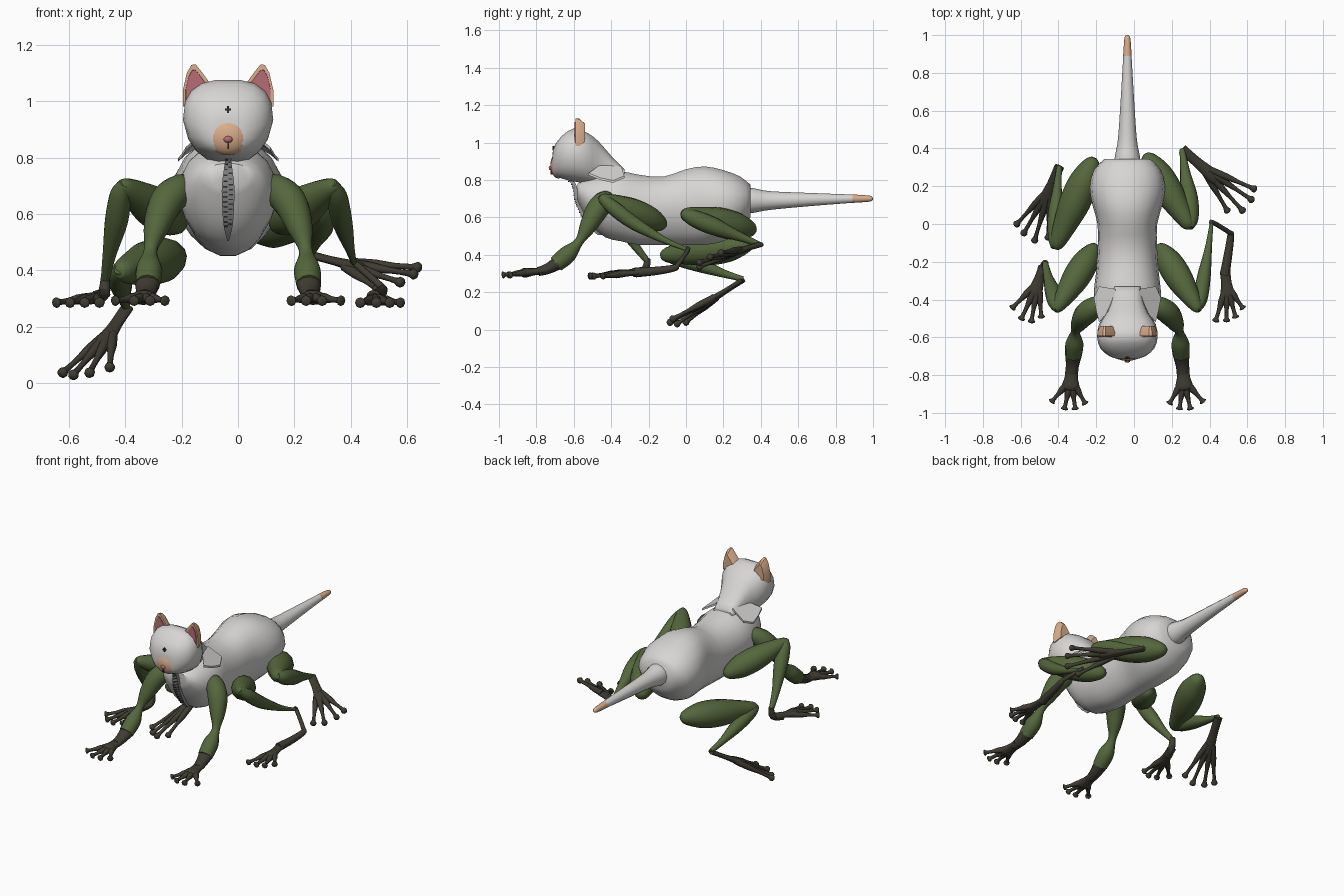
import bpy, bmesh, math
from mathutils import Vector as V

cube = bpy.data.objects.get("Cube")
if cube:
    bpy.data.objects.remove(cube)
CX = -0.035  # symmetry plane of the body


def material(name, rgb):
    m = bpy.data.materials.new(name)
    m.use_nodes = True
    m.diffuse_color = (*rgb, 1)
    m.node_tree.nodes["Principled BSDF"].inputs["Base Color"].default_value = (*rgb, 1)
    return m


WHITE = material("white_fur", (0.68, 0.67, 0.66))
GREEN = material("frog_green", (0.09, 0.135, 0.045))
DARK = material("dark_olive", (0.05, 0.045, 0.032))
TAN = material("tan_fur", (0.70, 0.42, 0.26))
PINK = material("inner_ear_pink", (0.48, 0.15, 0.18))
GREY = material("zip_grey", (0.30, 0.30, 0.30))
BLACK = material("black", (0.03, 0.03, 0.03))


def finish(name, bm, mat, angle=40):
    bmesh.ops.recalc_face_normals(bm, faces=bm.faces)
    me = bpy.data.meshes.new(name)
    bm.to_mesh(me)
    bm.free()
    me.materials.append(mat)
    for p in me.polygons:
        p.use_smooth = True
    me.set_sharp_from_angle(angle=math.radians(angle))
    ob = bpy.data.objects.new(name, me)
    bpy.context.collection.objects.link(ob)
    return ob


def loft(name, rings, mat, angle=40):
    """Skin a list of point rings and cap both ends."""
    bm = bmesh.new()
    vs = [[bm.verts.new(p) for p in r] for r in rings]
    n = len(vs[0])
    for a, b in zip(vs, vs[1:]):
        for i in range(n):
            j = (i + 1) % n
            bm.faces.new((a[i], a[j], b[j], b[i]))
    bm.faces.new(vs[0])
    bm.faces.new(vs[-1])
    return finish(name, bm, mat, angle)


def spline(pts, sub):
    """Smooth curve through tuples of any length."""
    pts = [V(p) for p in pts]
    ext = [pts[0]] + pts + [pts[-1]]
    out = []
    for a, b, c, d in zip(ext, ext[1:], ext[2:], ext[3:]):
        for k in range(sub):
            t = k / sub
            out.append(b + (c - a) * (t / 2) + (2 * a - 5 * b + 4 * c - d) * (t * t / 2)
                       + (3 * b - a - 3 * c + d) * (t ** 3 / 2))
    return out + [pts[-1]]


def tube(name, pts, mat, flat=1.0, sides=12, sub=4):
    """Tube through (x, y, z, radius) points, optionally flattened."""
    path = spline(pts, sub)
    rings = []
    for i, p in enumerate(path):
        t = (path[min(i + 1, len(path) - 1)].xyz - path[max(i - 1, 0)].xyz).normalized()
        side = t.cross(V((0, 0, 1))).normalized()
        up = side.cross(t)
        r = max(p.w, 0.003)
        angles = [2 * math.pi * k / sides for k in range(sides)]
        rings.append([p.xyz + side * r * math.cos(a) + up * r * flat * math.sin(a) for a in angles])
    return loft(name, rings, mat, 60)


def muscle(name, a, b, r, end=0.3):
    """Lens-shaped limb segment."""
    a, b = V(a), V(b)
    shape = ((0, 0.2), (0.06, 0.55), (0.25, 0.95), (0.5, 1), (0.75, 0.75), (0.94, end), (1, end * 0.5))
    tube(name, [(*a.lerp(b, t), r * k) for t, k in shape], GREEN)


def hand(name, wrist, tips, r):
    """Palm with long fingers that end in round pads."""
    wrist = V(wrist)
    mid = sum((V(t) for t in tips), V((0, 0, 0))) / len(tips)
    palm = wrist.lerp(mid, 0.5)
    tube(name + "_palm", [(*wrist, r), (*wrist.lerp(mid, 0.25), r), (*palm, r * 1.35),
                          (*wrist.lerp(mid, 0.6), r * 0.7)], DARK, 0.55)
    for i, t in enumerate(tips):
        t = V(t)
        base = wrist.lerp(mid, 0.3).lerp(t, 0.15)
        pts = ((0, 0.018), (0.35, 0.018), (0.6, 0.011), (0.86, 0.011), (0.93, 0.019), (0.98, 0.016), (1, 0.004))
        tube(f"{name}_finger_{i + 1}", [(*base.lerp(t, k), w) for k, w in pts], DARK, sides=8, sub=2)


def mirrored(pts):
    return [(2 * CX - p[0], *p[1:]) for p in pts]


def slices(name, stations, mat, power, sides=18, vee=0.0):
    """Loft along y through (y, half width, top, bottom) stations."""
    rings = []
    for y, w, top, bot in spline(stations, 2):
        ring = []
        for k in range(sides):
            a = 2 * math.pi * k / sides
            c, s = math.cos(a), math.sin(a)
            x = math.copysign(abs(c) ** (2 / power), c)
            z = math.copysign(abs(s) ** (2 / power), s)
            x *= 1 + vee * min(z, 0)
            ring.append((CX + w * x, y, (top + bot) / 2 + (top - bot) / 2 * z))
        rings.append(ring)
    return loft(name, rings, mat, 50)


# Torso, head with neck, tail
slices("body", [(.345, .12, .775, .60), (.29, .175, .82, .52), (.2, .20, .855, .47), (.1, .185, .875, .45),
                (0, .158, .86, .45), (-.12, .157, .82, .45), (-.25, .165, .83, .45), (-.35, .177, .85, .47),
                (-.43, .172, .84, .49), (-.5, .15, .82, .55), (-.55, .12, .80, .63), (-.58, .08, .78, .69)],
       WHITE, 2.2, vee=0.2)
slices("head", [(-.33, .07, .86, .78), (-.40, .083, .93, .77), (-.47, .11, 1.01, .77), (-.53, .15, 1.055, .78),
                (-.60, .16, 1.077, .79), (-.66, .142, 1.04, .805), (-.70, .095, .99, .82), (-.715, .05, .94, .84)],
       WHITE, 2.6, vee=0.15)
tube("tail", [(CX, .32, .69, .07), (CX, .36, .69, .066), (CX, .45, .69, .05), (CX, .65, .695, .036),
              (CX, .89, .70, .022)], WHITE)
tube("tail_tip", [(CX, .89, .70, .0225), (CX, .96, .70, .018), (CX, .99, .70, .014), (CX, 1, .70, .004)], TAN)


# Muzzle, nose, mouth and forehead mark
def ball(name, loc, scale, mat):
    bm = bmesh.new()
    bmesh.ops.create_uvsphere(bm, u_segments=20, v_segments=12, radius=1)
    bmesh.ops.scale(bm, vec=scale, verts=bm.verts)
    bmesh.ops.translate(bm, vec=loc, verts=bm.verts)
    return finish(name, bm, mat, 60)


def box(name, loc, size, mat):
    bm = bmesh.new()
    bmesh.ops.create_cube(bm, size=1)
    bmesh.ops.scale(bm, vec=size, verts=bm.verts)
    bmesh.ops.translate(bm, vec=loc, verts=bm.verts)
    return finish(name, bm, mat)


ball("muzzle", (CX, -.682, .878), (.08, .043, .07), TAN)
ball("nose", (CX, -.722, .864), (.016, .012, .012), PINK)
box("mouth_line", (CX, -.715, .842), (.005, .02, .024), BLACK)
box("forehead_mark_wide", (CX, -.708, .97), (.022, .012, .008), BLACK)
box("forehead_mark_tall", (CX, -.708, .97), (.008, .012, .024), BLACK)

# Ears: domed tan shell with a pink plate in front
EAR = [(-.160, .98), (-.160, 1.04), (-.146, 1.10), (-.130, 1.128), (-.115, 1.13), (-.095, 1.105),
       (-.058, 1.055), (-.08, 1.0)]
ec = V((-.118, 1.045))


def ear_ring(y, k, s):
    return [(CX + s * (ec.x + (x - ec.x) * k), y, ec.y + (z - ec.y) * k) for x, z in EAR]


for side, s in (("right", 1), ("left", -1)):
    loft(side + "_ear", [ear_ring(-.592, 1, s), ear_ring(-.57, .97, s), ear_ring(-.54, .65, s)], TAN)
    loft(side + "_inner_ear", [ear_ring(-.597, .76, s), ear_ring(-.590, .78, s)], PINK)

# Collar flaps over the shoulders
FLAP = [(.06, -.345, .862), (.15, -.33, .81), (.178, -.39, .785), (.165, -.46, .80), (.15, -.52, .825),
        (.10, -.46, .868)]
for side, s in (("right", -1), ("left", 1)):
    loft(side + "_collar_flap", [[(CX + s * x, y, z + dz) for x, y, z in FLAP] for dz in (0, .012)], WHITE)

# Zip on the chest: tapered strip with teeth
ZIP = [(-.665, .835, .006), (-.60, .78, .012), (-.583, .70, .022), (-.557, .63, .021), (-.515, .56, .016),
       (-.46, .505, .003)]
strip = spline(ZIP, 4)
loft("zip_strip", [[(CX - w, y - .012, z), (CX + w, y - .012, z), (CX + w, y + .01, z), (CX - w, y + .01, z)]
                   for y, z, w in strip], GREY)
for i, (y, z, w) in enumerate(strip[3:-4]):
    for s in (-1, 1):
        box("zip_tooth", (CX + s * w * .45, y - .012, z + s * .004), (w * .7, .008, .005), BLACK)

# Front arms
ARM = [(-.16, -.39, .70, .02), (-.20, -.43, .692, .052), (-.255, -.475, .64, .06), (-.29, -.525, .55, .045),
       (-.31, -.572, .47, .024), (-.315, -.63, .405, .047), (-.32, -.695, .35, .044)]
WRIST = [(-.32, -.69, .353, .045), (-.325, -.74, .325, .036), (-.33, -.79, .31, .03)]
TIPS = [(-.44, -.945, .292), (-.37, -.985, .292), (-.31, -.985, .292), (-.255, -.955, .292)]
for side, f in (("right", list), ("left", mirrored)):
    tube(side + "_front_arm", f(ARM), GREEN)
    tube(side + "_front_wrist", f(WRIST), DARK, .8)
    hand(side + "_front_hand", f([(-.328, -.76, .315)])[0], f(TIPS), .035)

# Middle legs
MID_THIGH = [(-.20, -.11, .555), (-.415, -.46, .705)]
for side, f in (("right", list), ("left", mirrored)):
    muscle(side + "_middle_thigh", *f(MID_THIGH), .072, .45)
tube("right_middle_shin", [(-.40, -.455, .71, .02), (-.415, -.42, .67, .038), (-.43, -.36, .58, .042),
                           (-.455, -.28, .46, .025), (-.47, -.21, .37, .016)], GREEN)
tube("right_middle_ankle", [(-.47, -.205, .38, .016), (-.475, -.22, .32, .022), (-.50, -.28, .305, .025)], DARK)
hand("right_middle_hand", (-.478, -.225, .315),
     [(-.65, -.45, .285), (-.60, -.51, .285), (-.545, -.525, .285), (-.49, -.50, .285)], .028)
tube("left_middle_shin", [(.33, -.455, .71, .02), (.35, -.40, .66, .038), (.37, -.28, .57, .036),
                          (.395, -.12, .48, .018), (.41, 0, .43, .010)], GREEN)
tube("left_middle_ankle", [(.41, 0, .435, .010), (.415, .01, .425, .012), (.505, -.045, .345, .013),
                           (.512, -.06, .33, .018), (.50, -.15, .315, .022), (.48, -.27, .305, .026)], DARK)
hand("left_middle_hand", (.482, -.25, .305),
     [(.58, -.45, .285), (.54, -.50, .285), (.49, -.52, .285), (.43, -.52, .285)], .028)

# Rear legs, each in its own pose
muscle("right_rear_thigh", (-.21, .35, .455), (-.42, -.13, .395), .082, .5)
tube("right_rear_shin", [(-.42, -.125, .405, .02), (-.42, -.07, .385, .035), (-.415, .06, .35, .04),
                         (-.405, .2, .30, .022), (-.395, .305, .27, .014)], GREEN)
hand("right_rear_hand", (-.395, .305, .265),
     [(-.63, -.01, .03), (-.59, -.06, .022), (-.53, -.10, .03), (-.455, -.085, .05)], .026)
muscle("left_rear_thigh", (.06, .37, .53), (.30, -.02, .62), .078, .5)
tube("left_rear_shin", [(.295, -.02, .625, .02), (.30, .03, .60, .042), (.29, .14, .555, .048),
                        (.27, .28, .50, .026), (.255, .395, .455, .014)], GREEN)
hand("left_rear_hand", (.255, .395, .455),
     [(.65, .18, .41), (.635, .12, .385), (.585, .06, .355), (.50, .06, .33)], .027)
